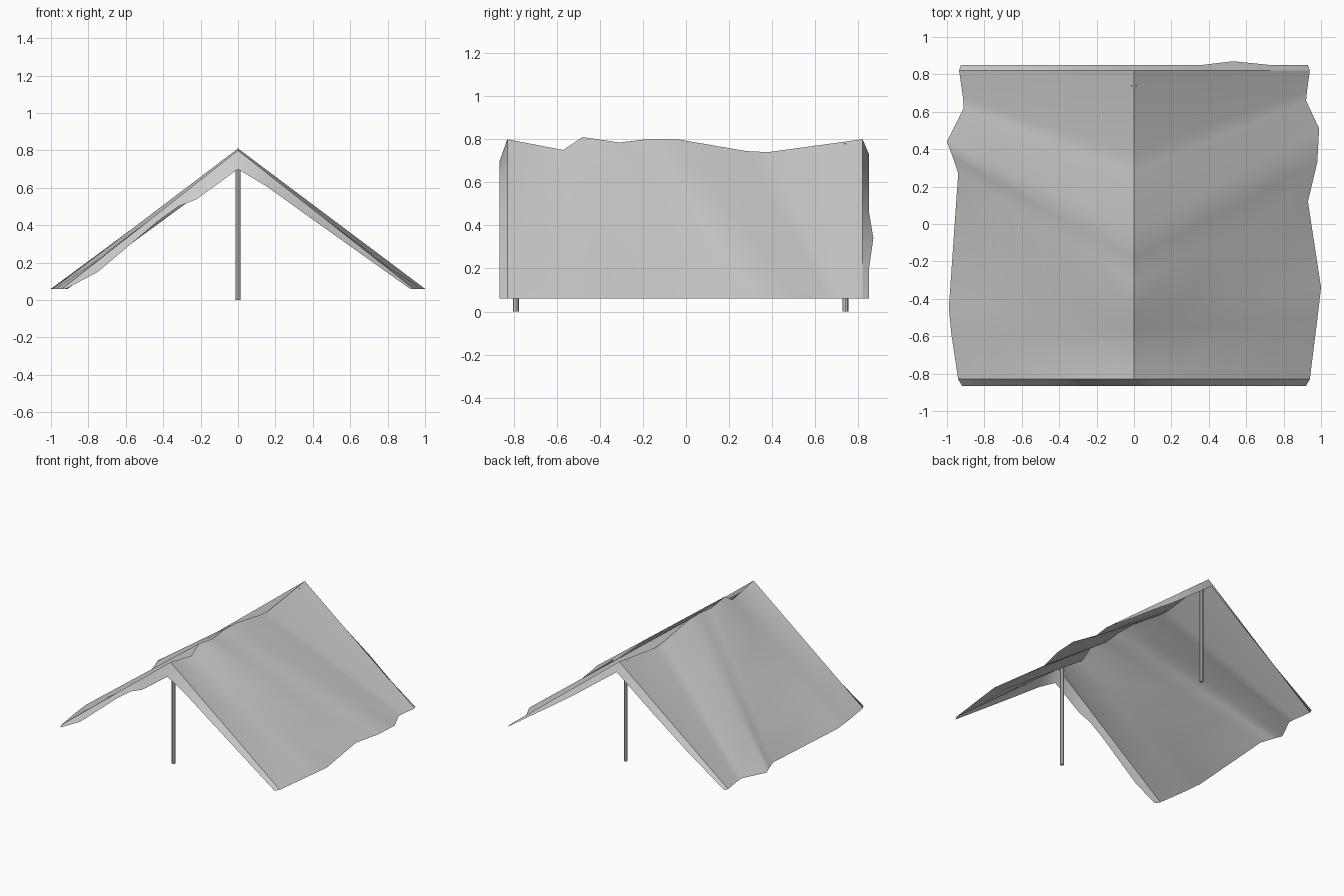
import bpy, bmesh, math
from mathutils import Vector

if "Cube" in bpy.data.objects:
    bpy.data.objects.remove(bpy.data.objects["Cube"])


def loft(bm, top, bottom, steps):
    """Skin a strip of quads between two polylines of equal length."""
    rows = []
    for i in range(steps + 1):
        rows.append([bm.verts.new(Vector(a).lerp(Vector(b), i / steps))
                     for a, b in zip(top, bottom)])
    for r0, r1 in zip(rows, rows[1:]):
        for j in range(len(r0) - 1):
            bm.faces.new((r0[j], r0[j + 1], r1[j + 1], r1[j]))


def make_object(name, bm, angle):
    bmesh.ops.remove_doubles(bm, verts=bm.verts, dist=0.0005)
    bmesh.ops.recalc_face_normals(bm, faces=bm.faces)
    me = bpy.data.meshes.new(name)
    bm.to_mesh(me)
    bm.free()
    ob = bpy.data.objects.new(name, me)
    bpy.context.collection.objects.link(ob)
    bpy.ops.object.select_all(action='DESELECT')
    ob.select_set(True)
    bpy.context.view_layer.objects.active = ob
    bpy.ops.object.shade_smooth_by_angle(angle=math.radians(angle))
    return ob


EAVE_Z = 0.06

# sagging ridge line (y, z) and where each fold lands on the eaves (x, y)
ridge = [(-.83, .80), (-.57, .75), (-.48, .81), (-.31, .785), (-.18, .80),
         (-.04, .80), (.28, .745), (.38, .74), (.82, .80)]
eave_left = [(-.94, -.83), (-.975, -.60), (-.99, -.45), (-.94, .27), (-.97, .36),
             (-1.0, .44), (-.91, .62), (-.915, .68), (-.935, .82)]
eave_right = [(.94, -.83), (.98, -.51), (1.0, -.34), (.93, .12), (.98, .33),
              (.99, .51), (.92, .66), (.925, .71), (.94, .82)]

# roof sheet: two folded panels meeting at the ridge
bm = bmesh.new()
top = [(0, y, z) for y, z in ridge]
for eave in (eave_left, eave_right):
    loft(bm, top, [(x, y, EAVE_Z) for x, y in eave], 4)
make_object("tarp_roof", bm, 40)


# hanging end flaps: lower edge points (x, y, z) from the peak to an eave
def flap(name, peak_y, halves):
    bm = bmesh.new()
    for eave_x, low in halves:
        end = low[-1][0]
        upper = []
        for x, y, z in low:
            f = x / end
            upper.append((eave_x * f, peak_y, .80 + (EAVE_Z - .80) * f))
        loft(bm, upper, low, 1)
    make_object(name, bm, 40)


F, B = -.865, .85
flap("front_flap", -.83, [
    (-.94, [(0, F, .70), (-.22, F, .54), (-.32, F, .50), (-.43, F, .42),
            (-.75, F, .15), (-.92, F, .06)]),
    (.94, [(0, F, .70), (.15, F, .61), (.40, F, .43), (.92, F, .06)])])
flap("back_flap", .82, [
    (-.935, [(0, B, .73), (-.30, B, .50), (-.60, B, .28), (-.925, B, .06)]),
    (.94, [(0, B, .73), (.36, B, .46), (.53, .87, .34), (.73, B, .20),
           (.93, B, .06)])])

# two upright poles
for name, y, h in (("front_pole", -.79, .78), ("back_pole", .74, .78)):
    bpy.ops.mesh.primitive_cylinder_add(vertices=8, radius=.014, depth=h,
                                        location=(0, y, h / 2))
    bpy.context.object.name = name
